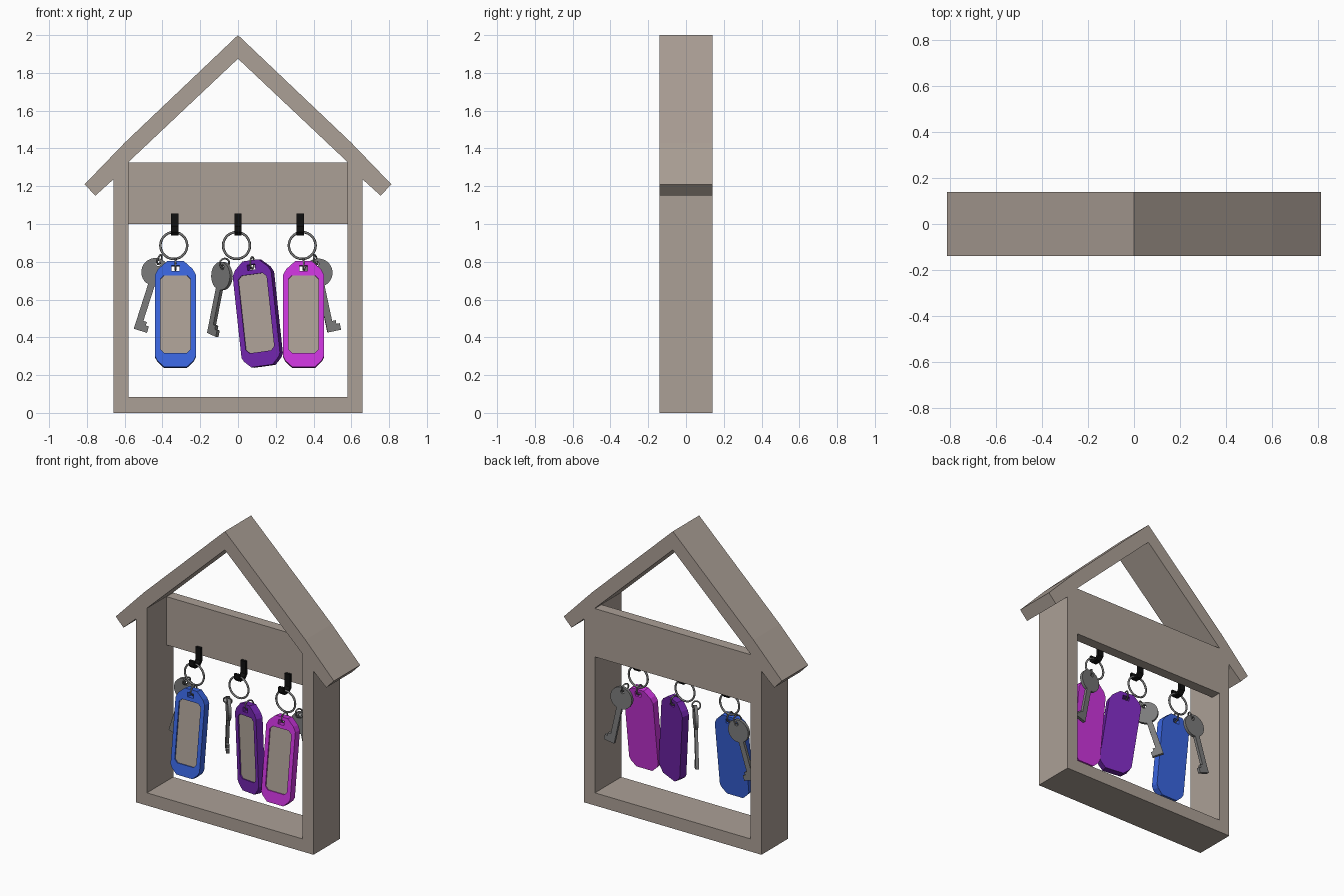
import bpy, bmesh, math
from mathutils import Matrix

if "Cube" in bpy.data.objects:
    bpy.data.objects.remove(bpy.data.objects["Cube"])


def material(name, rgb):
    m = bpy.data.materials.new(name)
    m.diffuse_color = (*rgb, 1)
    m.use_nodes = True
    m.node_tree.nodes["Principled BSDF"].inputs["Base Color"].default_value = m.diffuse_color
    return m


WOOD = material("taupe", (0.41, 0.35, 0.305))
BLUE = material("blue", (0.042, 0.133, 0.75))
PURPLE = material("purple", (0.16, 0.018, 0.40))
MAGENTA = material("magenta", (0.61, 0.036, 0.73))
STEEL = material("grey steel", (0.2, 0.2, 0.2))
BLACK = material("black", (0.005, 0.005, 0.005))


def mirrored(half):
    """Right half of a symmetric outline -> full closed loop (x, z)."""
    return half + [(-x, z) for x, z in reversed(half) if x > 0]


def prism(name, loops, y0, y1, mat, loc=(0, 0, 0), rot=(0, 0, 0)):
    """Solid from an outline plus hole loops in xz, running from y0 to y1."""
    bm = bmesh.new()
    caps = {y0: [], y1: []}
    for loop in loops:
        n = len(loop)
        rows = []
        for y in (y0, y1):
            vs = [bm.verts.new((x, y, z)) for x, z in loop]
            caps[y] += [bm.edges.new((vs[i], vs[(i + 1) % n])) for i in range(n)]
            rows.append(vs)
        a, b = rows
        for i in range(n):
            j = (i + 1) % n
            bm.faces.new((a[i], a[j], b[j], b[i]))
    for y, edges in caps.items():
        bmesh.ops.triangle_fill(bm, edges=edges, use_beauty=True, normal=(0, -1, 0))
    bmesh.ops.recalc_face_normals(bm, faces=bm.faces[:])
    me = bpy.data.meshes.new(name)
    bm.to_mesh(me)
    bm.free()
    me.materials.append(mat)
    ob = bpy.data.objects.new(name, me)
    ob.location, ob.rotation_euler = loc, rot
    bpy.context.collection.objects.link(ob)
    return ob


def ring(name, loc, radius, tube, rot):
    bpy.ops.mesh.primitive_torus_add(major_radius=radius, minor_radius=tube,
                                     major_segments=28, minor_segments=8,
                                     location=loc, rotation=rot)
    ob = bpy.context.object
    ob.name = name
    ob.data.materials.append(STEEL)
    bpy.ops.object.shade_smooth()


# House frame: walls, floor and gable roof in one outline
outer = mirrored([(0.66, 0), (0.66, 1.236), (0.755, 1.15), (0.812, 1.21),
                  (0.6, 1.43), (0, 2.0)])
inner = mirrored([(0.58, 0.085), (0.58, 1.328), (0, 1.875)])
prism("house_frame", [outer, inner], -0.14, 0.14, WOOD)

# Hook board, flush with the back
board = mirrored([(0.58, 1.0), (0.58, 1.325)])
prism("hook_board", [board], 0.07, 0.14, WOOD)

# Profiles shared by the repeated parts
hook = [(0.072, 1.055), (0.052, 1.055), (0.052, 0.972), (0.04, 0.955), (0.01, 0.955),
        (0, 0.965), (0, 0.99), (-0.018, 0.99), (-0.018, 0.958), (0, 0.938),
        (0.05, 0.938), (0.072, 0.962)]
tag = mirrored([(0.06, -0.282), (0.097, -0.247), (0.108, -0.225), (0.108, 0.21),
                (0.092, 0.24), (0.045, 0.282)])
window = mirrored([(0.06, -0.207), (0.08, -0.187), (0.08, 0.187), (0.06, 0.207)])
slot = mirrored([(0.022, 0.231), (0.022, 0.26)])
bow = [(0.075 * math.cos(math.radians(a)), 0.075 * math.sin(math.radians(a)))
       for a in range(-76, 257, 12)]
key = bow + [(-0.018, -0.07), (-0.018, -0.32), (0.055, -0.32), (0.055, -0.285),
             (0.037, -0.285), (0.037, -0.265), (0.018, -0.265), (0.018, -0.074)]
key_hole = [(0.014 * math.cos(i * math.pi / 5), 0.048 + 0.014 * math.sin(i * math.pi / 5))
            for i in range(10)]

# name, tag colour, hook x, ring x, tag place, tag turn, key place, key turn
SETS = [
    ("blue", BLUE, -0.335, -0.34, (-0.331, -0.038, 0.52), (-0.125, 0, 0),
     (-0.437, 0.06, 0.745), (0, 0.31, 0)),
    ("purple", PURPLE, 0, -0.008, (0.104, -0.02, 0.527), (-0.05, -0.13, -0.32),
     (-0.085, 0.02, 0.725), (0, 0.29, -0.85)),
    ("magenta", MAGENTA, 0.33, 0.34, (0.347, -0.042, 0.52), (-0.125, 0, 0),
     (0.425, 0.075, 0.742), (0, -0.21, 0.1)),
]
for name, col, hx, rx, tloc, trot, kloc, krot in SETS:
    # Hook and split ring
    prism(name + "_hook", [hook], -0.019, 0.019, BLACK, (hx, 0, 0), (0, 0, math.pi / 2))
    ring(name + "_split_ring", (rx, 0.022, 0.886), 0.071, 0.0065, (math.pi / 2, 0, 0))

    # Tag: back body, raised front rim, label in the window
    prism(name + "_tag_body", [tag, slot], -0.013, 0.025, col, tloc, trot)
    prism(name + "_tag_rim", [tag, window, slot], -0.025, -0.013, col, tloc, trot)
    prism(name + "_tag_label", [window], -0.017, -0.0125, WOOD, tloc, trot)

    # Key
    prism(name + "_key", [key, key_hole], -0.01, 0.01, STEEL, kloc, krot)

    # Small links joining the tag and the key to the split ring
    tm = Matrix.Translation(tloc)
    bpy.context.view_layer.update()
    tag_eye = bpy.data.objects[name + "_tag_body"].matrix_world @ Matrix.Translation((0, 0, 0.27)).to_translation()
    ring(name + "_tag_link", (tag_eye.x, tag_eye.y + 0.008, tag_eye.z), 0.031, 0.005,
         (0, math.pi / 2, trot[2]))
    key_eye = bpy.data.objects[name + "_key"].matrix_world @ Matrix.Translation((0, 0, 0.07)).to_translation()
    ring(name + "_key_link", (key_eye.x, key_eye.y - 0.012, key_eye.z), 0.026, 0.005,
         (0, math.pi / 2 + krot[1], krot[2] - 0.4))
